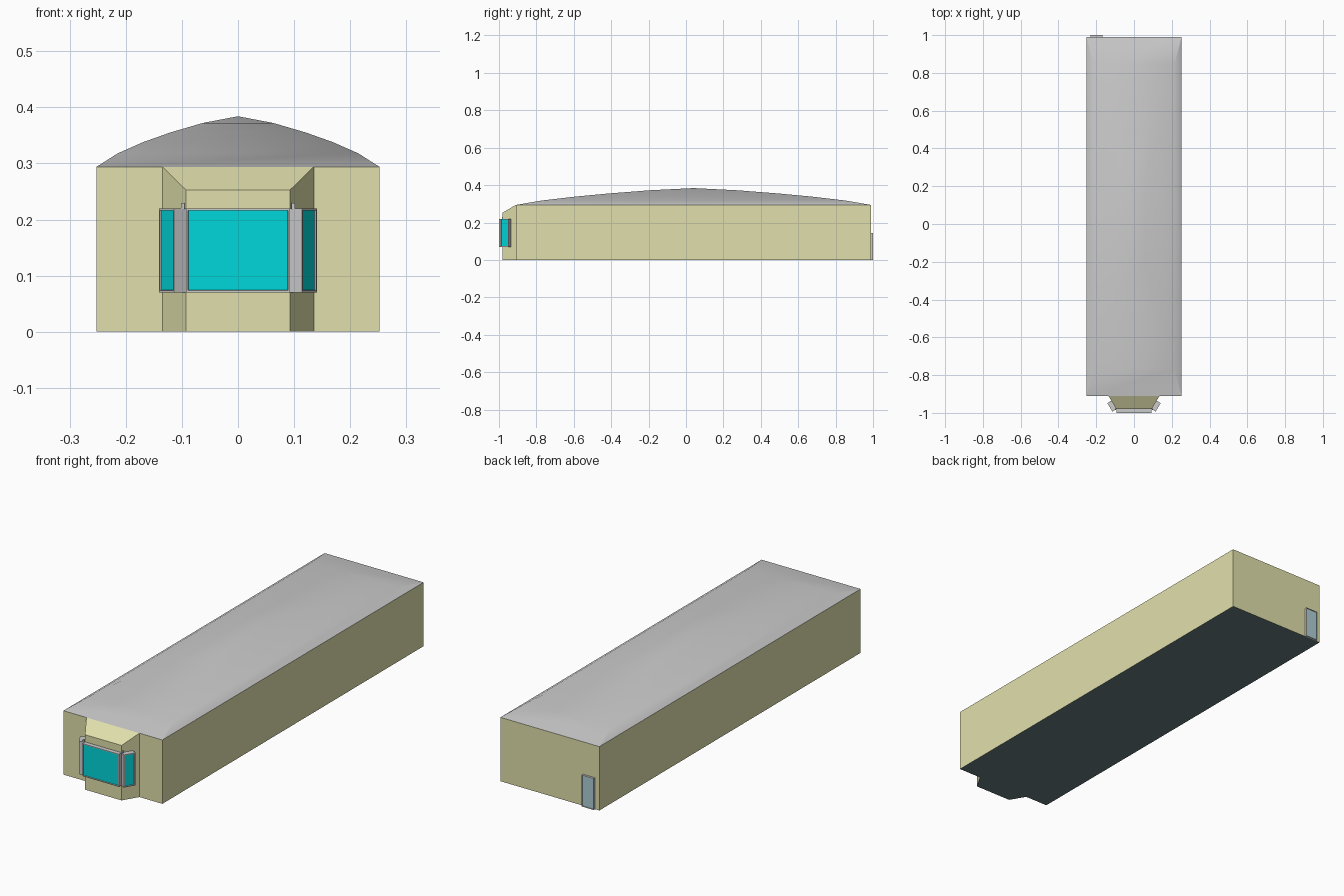
import bpy, bmesh, math
from mathutils import Matrix, Vector

if "Cube" in bpy.data.objects:
    bpy.data.objects.remove(bpy.data.objects["Cube"])


def mat(name, r, g, b):
    m = bpy.data.materials.new(name)
    m.diffuse_color = (r, g, b, 1)
    m.use_nodes = True
    m.node_tree.nodes["Principled BSDF"].inputs["Base Color"].default_value = m.diffuse_color
    return m


WALL = mat("cream_wall", 0.75, 0.74, 0.41)
GLASS = mat("cyan_glass", 0.0, 0.68, 0.70)
FLOOR = mat("slate_floor", 0.13, 0.20, 0.21)
DOOR = mat("pale_door", 0.42, 0.62, 0.66)


def finish(name, bm, mats=(), smooth=False):
    bmesh.ops.recalc_face_normals(bm, faces=bm.faces[:])
    me = bpy.data.meshes.new(name)
    bm.to_mesh(me)
    bm.free()
    ob = bpy.data.objects.new(name, me)
    bpy.context.collection.objects.link(ob)
    for m in mats:
        me.materials.append(m)
    if smooth:
        bpy.ops.object.select_all(action='DESELECT')
        ob.select_set(True)
        bpy.context.view_layer.objects.active = ob
        bpy.ops.object.shade_smooth_by_angle(angle=math.radians(30))
    return ob


# Walls: half footprint mirrored, with the top height of each corner
W, FRONT, BACK, EAVE = 0.252, -0.91, 0.99, 0.294
half = [(0.093, -0.98, 0.253), (0.135, FRONT, EAVE), (W, FRONT, EAVE), (W, BACK, EAVE)]
outline = half + [(-x, y, z) for x, y, z in reversed(half)]

bm = bmesh.new()
low = [bm.verts.new((x, y, 0)) for x, y, z in outline]
top = [bm.verts.new(p) for p in outline]
n = len(outline)
for i in range(n):
    j = (i + 1) % n
    bm.faces.new((low[i], low[j], top[j], top[i]))
bm.faces.new((top[0], top[1], top[-2], top[-1]))   # sloping bay top
floor_face = bm.faces.new(low)
floor_face.material_index = 1
finish("walls_and_floor", bm, (WALL, FLOOR))

# Roof: shrinking rectangular rings rising to a single peak
mid, hy = (FRONT + BACK) / 2, (BACK - FRONT) / 2
profile = [(1, EAVE), (0.85, 0.318), (0.67, 0.338), (0.48, 0.355), (0.25, 0.372)]
bm = bmesh.new()
rings = [[bm.verts.new((sx * W * s, mid + sy * hy * s, z))
          for sx, sy in ((-1, -1), (1, -1), (1, 1), (-1, 1))] for s, z in profile]
peak = bm.verts.new((0, mid, 0.384))
for i in range(4):
    j = (i + 1) % 4
    for a, b in zip(rings, rings[1:]):
        bm.faces.new((a[i], a[j], b[j], b[i]))
    bm.faces.new((rings[-1][i], rings[-1][j], peak))
finish("roof", bm, smooth=True)


def add_box(bm, lo, hi):
    lo, hi = Vector(lo), Vector(hi)
    size = hi - lo
    m = Matrix.Translation((lo + hi) / 2) @ Matrix.Diagonal((*size, 1))
    return bmesh.ops.create_cube(bm, size=1, matrix=m)["verts"]


def panel(name, width, z0, z1, depth, rim, recess, place, pane_mat):
    """Framed panel standing out along local -y, with a recessed pane."""
    bm = bmesh.new()
    add_box(bm, (-width / 2, -depth, z0), (width / 2, 0, z1))
    bm.normal_update()
    face = min(bm.faces, key=lambda f: f.calc_center_median().y)
    bmesh.ops.inset_region(bm, faces=[face], thickness=rim)
    bmesh.ops.inset_region(bm, faces=[face], thickness=0.0012, depth=-recess)
    pane = bmesh.ops.split(bm, geom=[face])["geom"]
    pane_face = [f for f in pane if isinstance(f, bmesh.types.BMFace)][0]
    pane_bm = bmesh.new()
    pane_bm.faces.new([pane_bm.verts.new(v.co) for v in pane_face.verts])
    bmesh.ops.delete(bm, geom=[pane_face], context='FACES')
    frame = finish(name + "_frame", bm)
    # keep the pane facing outward
    pane_ob = finish(name + "_pane", pane_bm, (pane_mat,))
    if pane_ob.data.polygons[0].normal.y > 0:
        pane_ob.data.flip_normals()
    for ob in (frame, pane_ob):
        ob.matrix_world = place


# Bay windows: one in front, one on each angled side
panel("front_window", 0.186, 0.07, 0.22, 0.02, 0.005, 0.003,
      Matrix.Translation((0, -0.98, 0)), GLASS)
for side, s in (("right", 1), ("left", -1)):
    a = math.radians(59)
    cx, cy = 0.093 + 0.026 * math.cos(a), -0.98 + 0.026 * math.sin(a)
    place = Matrix.Translation((s * cx, cy, 0)) @ Matrix.Rotation(s * a, 4, 'Z')
    panel(side + "_window", 0.052, 0.07, 0.22, 0.025, 0.005, 0.003, place, GLASS)
    # small catch above the window corner
    bm = bmesh.new()
    x = s * 0.0985
    add_box(bm, (x - 0.003, -0.985, 0.218), (x + 0.003, -0.975, 0.229))
    finish(side + "_window_catch", bm)

# Back door, flush with the floor
panel("back_door", 0.062, 0.0, 0.145, 0.01, 0.003, 0.002,
      Matrix.Translation((-0.199, BACK, 0)) @ Matrix.Rotation(math.pi, 4, 'Z'), DOOR)
